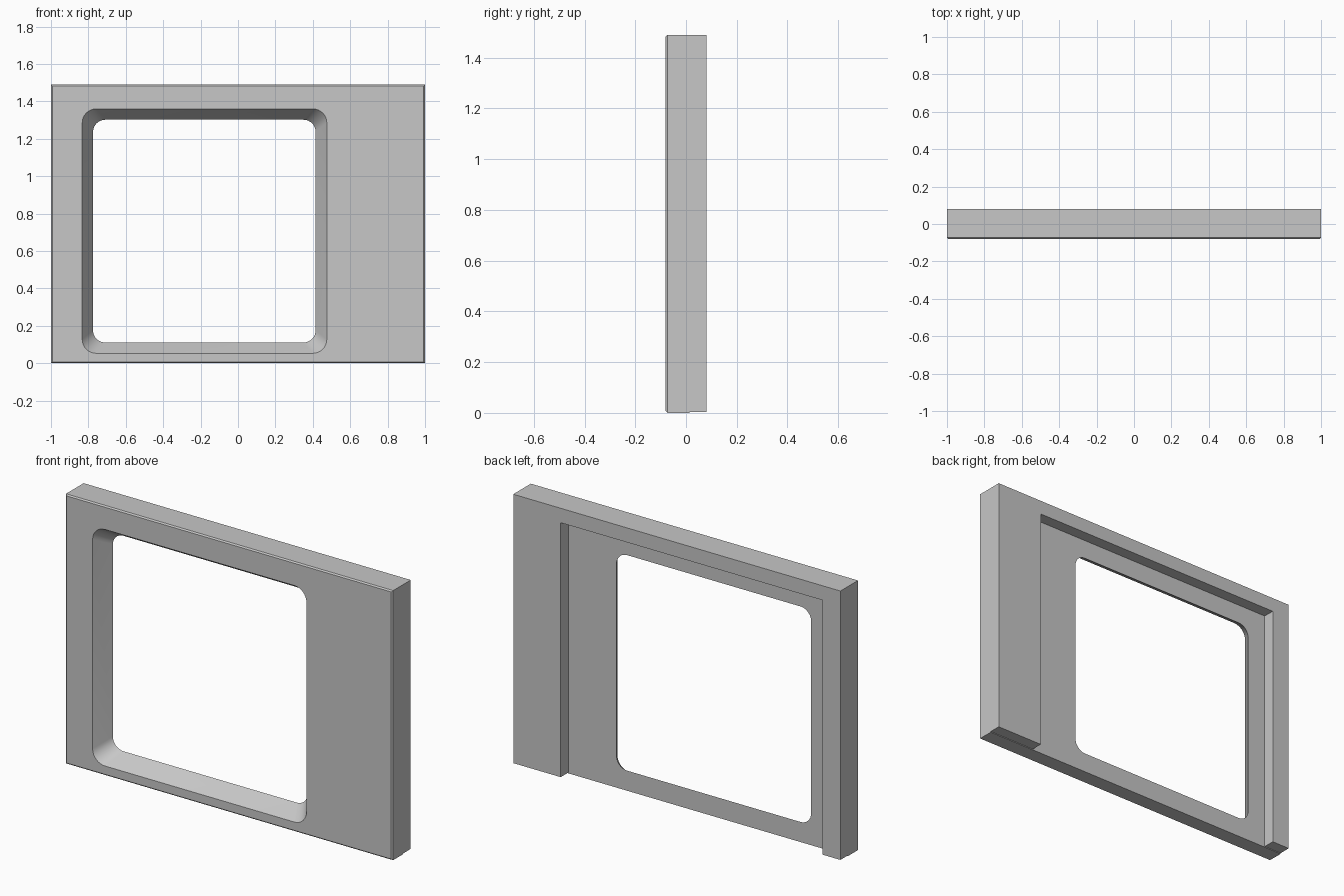
import bpy
import bmesh
import math

cube = bpy.data.objects.get("Cube")
if cube:
    bpy.data.objects.remove(cube, do_unlink=True)

HEIGHT = 1.49
FRONT, STEP, BACK = -0.08, 0.014, 0.08
CHAMFER = 0.007

grey = bpy.data.materials.new("plain grey")
grey.use_nodes = True
grey.diffuse_color = (0.57, 0.57, 0.57, 1)
grey.node_tree.nodes["Principled BSDF"].inputs["Base Color"].default_value = grey.diffuse_color


def finish(bm, name):
    bmesh.ops.recalc_face_normals(bm, faces=bm.faces)
    mesh = bpy.data.meshes.new(name)
    bm.to_mesh(mesh)
    bm.free()
    mesh.materials.append(grey)
    obj = bpy.data.objects.new(name, mesh)
    bpy.context.collection.objects.link(obj)
    return obj


def rectangle(x0, x1, z0, z1, radius=0, steps=8):
    """Outline in x and z, with round corners if a radius is given."""
    if not radius:
        return [(x1, z1), (x0, z1), (x0, z0), (x1, z0)]
    centres = rectangle(x0 + radius, x1 - radius, z0 + radius, z1 - radius)
    points = []
    for corner, (cx, cz) in enumerate(centres):
        for i in range(steps + 1):
            a = math.pi / 2 * (corner + i / steps)
            points.append((cx + radius * math.cos(a), cz + radius * math.sin(a)))
    return points


def ring(bm, outline, y):
    return [bm.verts.new((x, y, z)) for x, z in outline]


def walls(bm, a, b):
    for i in range(len(a)):
        j = (i + 1) % len(a)
        bm.faces.new((a[i], a[j], b[j], b[i]))


def fill_between(bm, outer, inner):
    edges = [bm.edges.get((loop[i - 1], loop[i]))
             for loop in (outer, inner) for i in range(len(loop))]
    bmesh.ops.triangle_fill(bm, edges=edges, use_beauty=True)


# Front panel with a chamfered rim and a tapering, round-cornered opening
bm = bmesh.new()
rim = ring(bm, rectangle(-1 + CHAMFER, 1 - CHAMFER, CHAMFER, HEIGHT - CHAMFER), FRONT)
side = ring(bm, rectangle(-1, 1, 0, HEIGHT), FRONT + CHAMFER)
rear = ring(bm, rectangle(-1, 1, 0, HEIGHT), STEP)
hole_front = ring(bm, rectangle(-0.833, 0.475, 0.053, 1.36, 0.075), FRONT)
hole_rear = ring(bm, rectangle(-0.775, 0.415, 0.111, 1.302, 0.065), STEP)
walls(bm, rim, side)
walls(bm, side, rear)
walls(bm, hole_front, hole_rear)
fill_between(bm, rim, hole_front)
fill_between(bm, rear, hole_rear)
panel = finish(bm, "front_panel")
bpy.context.view_layer.objects.active = panel
panel.select_set(True)
bpy.ops.object.shade_smooth_by_angle(angle=math.radians(30))

# Raised back frame, open at the bottom
bm = bmesh.new()
low = 0.004
outline = [(-1, low), (-1, HEIGHT), (1, HEIGHT), (1, low),
           (0.71, low), (0.71, 1.41), (-0.89, 1.41), (-0.89, low)]
inner, outer = ring(bm, outline, STEP), ring(bm, outline, BACK)
walls(bm, inner, outer)
bm.faces.new(inner)
bm.faces.new(outer)
finish(bm, "back_frame")
